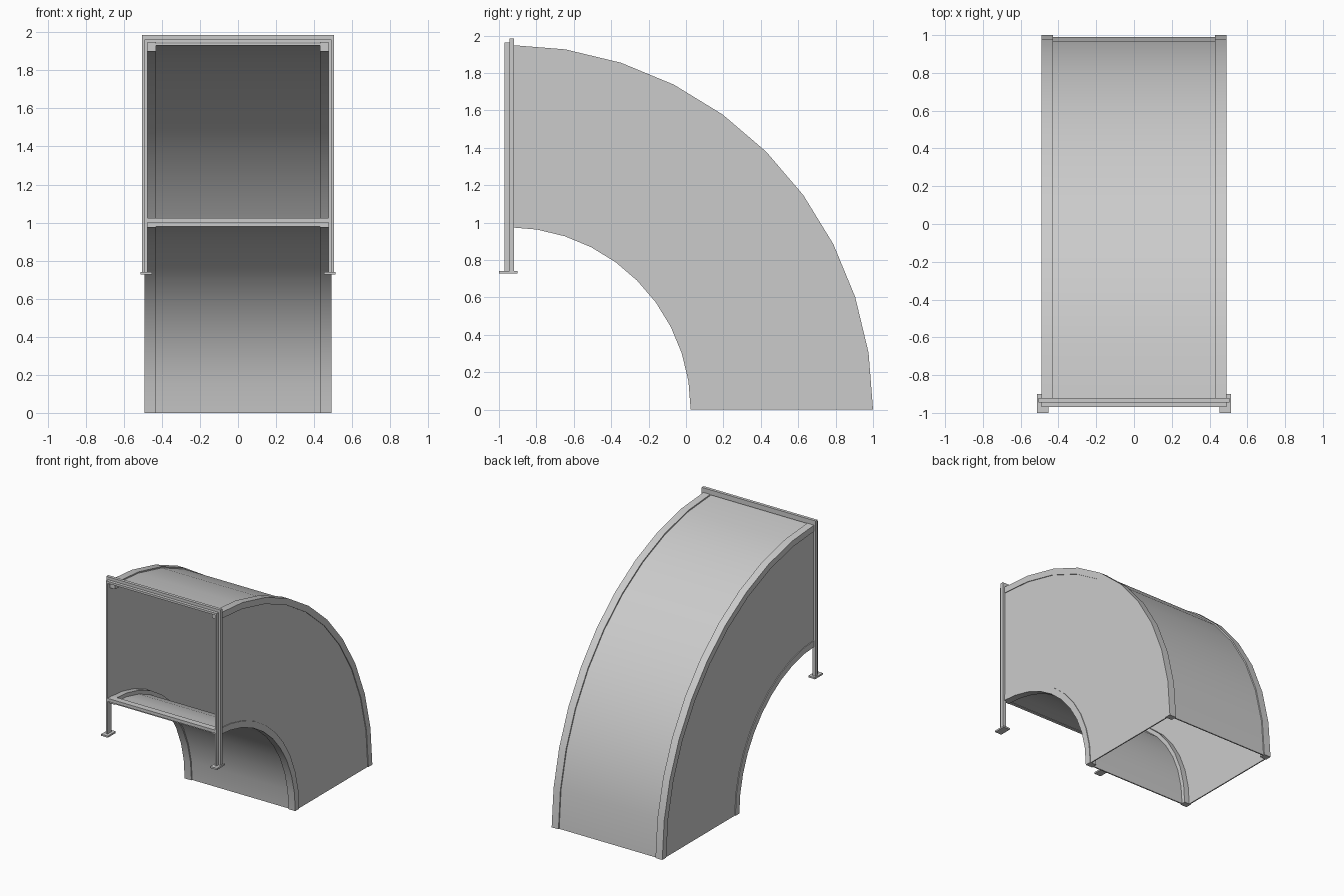
import bpy, bmesh
from math import sin, cos, radians

if "Cube" in bpy.data.objects:
    bpy.data.objects.remove(bpy.data.objects["Cube"])

CY, SEGS = -0.95, 10          # bend centre (y) and number of facets
START = -0.943                # duct mouth sits against the frame


def finish(name, bm, smooth=False):
    bmesh.ops.recalc_face_normals(bm, faces=bm.faces)
    me = bpy.data.meshes.new(name)
    bm.to_mesh(me)
    bm.free()
    ob = bpy.data.objects.new(name, me)
    bpy.context.collection.objects.link(ob)
    if smooth:
        bpy.ops.object.select_all(action='DESELECT')
        bpy.context.view_layer.objects.active = ob
        ob.select_set(True)
        bpy.ops.object.shade_smooth_by_angle(angle=radians(30))
    return ob


def arc_band(name, x0, x1, r0, r1):
    """Rectangular section swept through a quarter turn."""
    bm = bmesh.new()
    rings = []
    for i in range(SEGS + 1):
        a = radians(90 * i / SEGS)
        rings.append([bm.verts.new((x, max(START, CY + r * sin(a)), r * cos(a)))
                      for x, r in ((x0, r0), (x1, r0), (x1, r1), (x0, r1))])
    for p, q in zip(rings, rings[1:]):
        for k in range(4):
            n = (k + 1) % 4
            bm.faces.new((p[k], p[n], q[n], q[k]))
    bm.faces.new(rings[0])
    bm.faces.new(rings[-1][::-1])
    return finish(name, bm, True)


def box(name, x0, x1, y0, y1, z0, z1):
    bm = bmesh.new()
    bmesh.ops.create_cube(bm, size=1)
    for v in bm.verts:
        v.co = ((x0 + x1) / 2 + v.co.x * (x1 - x0),
                (y0 + y1) / 2 + v.co.y * (y1 - y0),
                (z0 + z1) / 2 + v.co.z * (z1 - z0))
    return finish(name, bm)


# Curved sheet panels of the open duct
arc_band("outer_panel", -0.48, 0.48, 1.93, 1.94)
arc_band("inner_panel", -0.48, 0.48, 0.985, 0.995)

YF, YM, YB = -0.97, -0.945, -0.92   # front, middle and back of the angle frame
for s, side in ((-1, "left"), (1, "right")):
    def span(a, b):
        return sorted((s * a, s * b))
    # Side wall and its edge bars
    arc_band(side + "_side_panel", *span(0.475, 0.484), 0.985, 1.94)
    arc_band(side + "_outer_edge_bar", *span(0.43, 0.49), 1.90, 1.95)
    arc_band(side + "_inner_edge_bar", *span(0.43, 0.49), 0.975, 1.025)
    # Stepped support post and foot
    box(side + "_post_back", *span(0.475, 0.505), YM, YB, 0.74, 1.985)
    box(side + "_post_front", *span(0.475, 0.49), YF, YM, 0.74, 1.962)
    box(side + "_foot", *span(0.453, 0.513), -1.0, -0.90, 0.727, 0.74)

# Cross rails of the mouth frame
box("top_rail_back", -0.475, 0.475, YM, YB, 1.945, 1.985)
box("top_rail_front", -0.475, 0.475, YF, YM, 1.945, 1.962)
box("lower_rail_back", -0.475, 0.475, YM, YB, 0.98, 1.025)
box("lower_rail_front", -0.475, 0.475, YF, YM, 1.0, 1.025)
